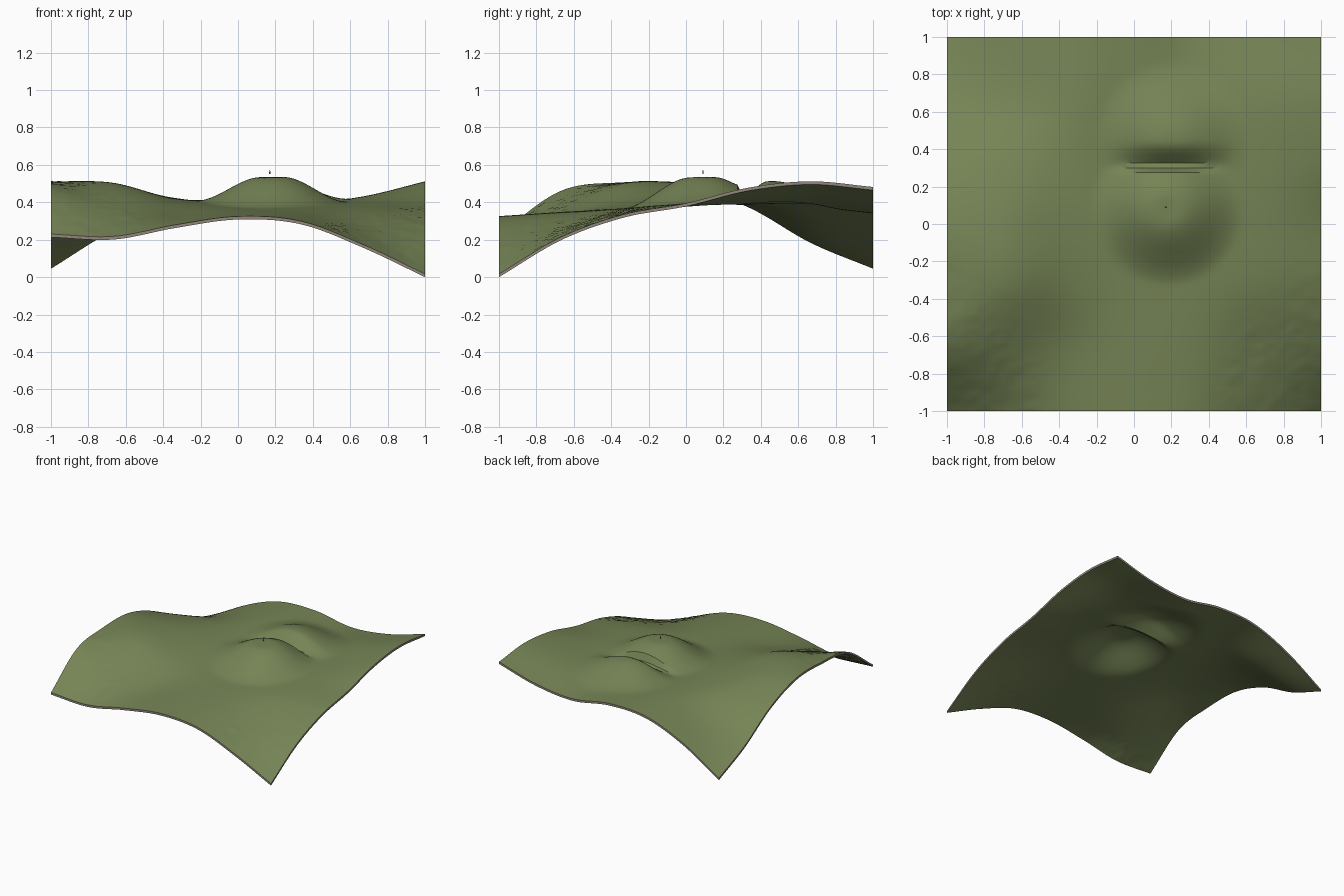
import bpy, bmesh, math, random

if "Cube" in bpy.data.objects:
    bpy.data.objects.remove(bpy.data.objects["Cube"])

random.seed(4)
N = 80            # cells per side
THICK = 0.017

# Coarse control heights: rows run front (y=-1) to back (y=1), columns left to right
H = [
    [.230, .218, .280, .325, .300, .175, .017],
    [.462, .375, .330, .348, .335, .268, .215],
    [.506, .494, .400, .368, .368, .360, .335],
    [.500, .490, .422, .385, .385, .395, .395],
    [.390, .425, .415, .392, .392, .420, .478],
    [.200, .315, .405, .405, .390, .430, .512],
    [.062, .265, .392, .408, .358, .392, .482],
]


def spline(vals, t):
    """Catmull-Rom through evenly spaced values, t in -1..1."""
    n = len(vals) - 1
    u = (t + 1) / 2 * n
    i = min(int(u), n - 1)
    f = u - i
    p1, p2 = vals[i], vals[i + 1]
    p0 = vals[i - 1] if i > 0 else 2 * p1 - p2
    p3 = vals[i + 2] if i + 2 <= n else 2 * p2 - p1
    return p1 + 0.5 * f * (p2 - p0 + f * (2*p0 - 5*p1 + 4*p2 - p3 + f * (3*(p1 - p2) + p3 - p0)))


def step(a, b, v):
    t = max(0.0, min(1.0, (v - a) / (b - a)))
    return t * t * (3 - 2 * t)


def height(x, y):
    z = spline([spline(row, x) for row in H], y)
    # front mound, cut short by a steep back
    r1 = math.hypot(x - .18, y - .08)
    z += .150 * (1 - step(.06, .42, r1)) * (1 - step(.27, .32, y))
    # back mound, steep at the front and fading towards the back
    r2 = math.hypot((x - .2) / .42, (y - .44) / .43)
    z += .122 * (1 - step(.05, 1.0, r2)) * step(.24, .44, y)
    # rough ground on the two steep front corners
    rough = step(.9, 1.4, abs(x) - y) * step(.4, .55, abs(x))
    if max(abs(x), abs(y)) < .99:
        z += rough * random.uniform(-.003, .003)
    return z


def material(name, rgb):
    m = bpy.data.materials.new(name)
    m.diffuse_color = (*rgb, 1)
    m.use_nodes = True
    m.node_tree.nodes["Principled BSDF"].inputs["Base Color"].default_value = m.diffuse_color
    return m


grass = material("grass_green", (.180, .232, .092))
earth = material("earth_grey_brown", (.285, .245, .200))

# Ground sheet: displaced grid, thickened straight down
bm = bmesh.new()
bmesh.ops.create_grid(bm, x_segments=N, y_segments=N, size=1)
for v in bm.verts:
    v.co.z = height(v.co.x, v.co.y)
top = bm.faces[:]
lower = bmesh.ops.extrude_face_region(bm, geom=top, use_keep_orig=True)["geom"]
for v in [g for g in lower if isinstance(g, bmesh.types.BMVert)]:
    v.co.z -= THICK
bmesh.ops.recalc_face_normals(bm, faces=bm.faces)

# Bare earth on the cut rim
for f in bm.faces:
    c = f.calc_center_median()
    f.material_index = int(max(abs(c.x), abs(c.y)) > .9999)
mesh = bpy.data.meshes.new("ground")
bm.to_mesh(mesh)
bm.free()
ground = bpy.data.objects.new("ground", mesh)
bpy.context.collection.objects.link(ground)
mesh.materials.append(grass)
mesh.materials.append(earth)
bpy.context.view_layer.objects.active = ground
ground.select_set(True)
bpy.ops.object.shade_smooth_by_angle(angle=math.radians(30))

# Tiny fleck above the front mound
bpy.ops.mesh.primitive_cone_add(vertices=5, radius1=.004, radius2=.002, depth=.022,
                                location=(.17, .09, .562))
fleck = bpy.context.object
fleck.name = "fleck"
fleck.data.materials.append(grass)
